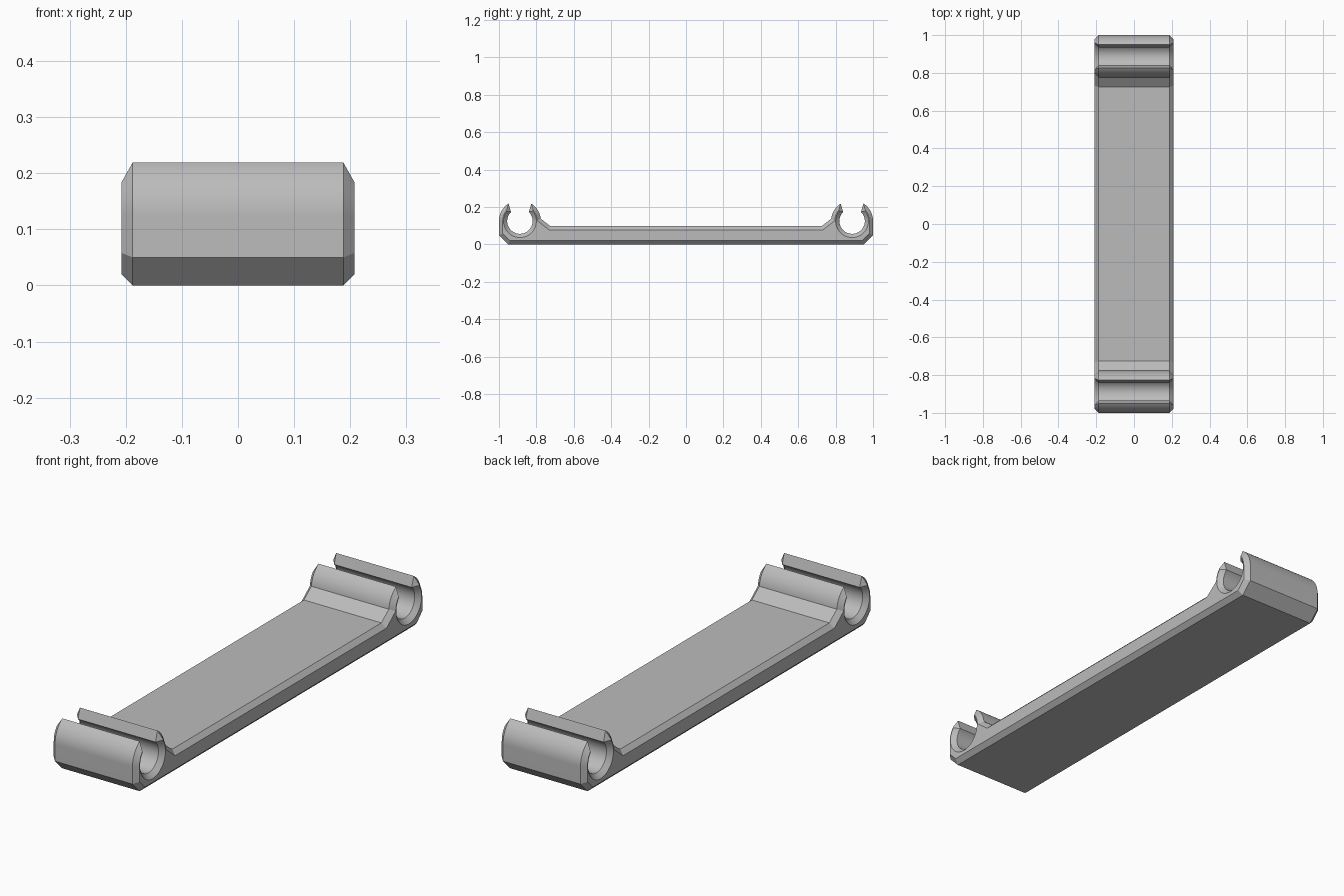
import bpy
import bmesh
from math import acos, cos, sin, sqrt, radians, pi

cube = bpy.data.objects.get("Cube")
if cube:
    bpy.data.objects.remove(cube, do_unlink=True)

HALF_WIDTH, BEVEL = 0.208, 0.02
CLIP_Y, CLIP_Z = 0.888, 0.125      # centre of each clip
OUTER, BORE = 0.112, 0.068         # clip radii
BASE_TOP, FOOT = 0.098, 0.05       # plate height, end chamfer
ARC_STEPS, BORE_STEPS = 16, 48


def arc(radius, start, end, steps):
    angles = [start + (end - start) * i / steps for i in range(steps + 1)]
    return [(CLIP_Y + radius * cos(a), CLIP_Z + radius * sin(a)) for a in angles]


def half_profile(d):
    """Outline of one end, moved inward by d."""
    outer, bore = OUTER - d, BORE + d
    # Flared mouth of the clip
    flare, mouth = radians(-17.5), 0.0304 + d
    tip = flare + acos(mouth / outer)
    lip = flare + acos(mouth / bore)
    # Ramp between the clip and the plate
    slope = radians(51.7)
    reach = 0.0795 - d
    root = slope - acos(reach / outer)
    top = BASE_TOP - d
    ramp_y = CLIP_Y - (reach - sin(slope) * (top - CLIP_Z)) / cos(slope)
    miter = d * (sqrt(2) - 1)
    points = [(1 - FOOT - miter, d), (1 - d, FOOT + miter)]
    points += arc(outer, 0, tip, ARC_STEPS)
    points += arc(bore, lip, -pi - lip, BORE_STEPS)
    points += arc(outer, pi - tip, pi - root, ARC_STEPS)
    points.append((ramp_y, top))
    return points


def full_profile(d):
    half = half_profile(d)
    return half + [(-y, z) for y, z in reversed(half)]


# Double-ended clip bar: profile lofted across its width, with bevelled sides
bm = bmesh.new()
inner_x = HALF_WIDTH - BEVEL
rings = []
for x, d in ((-HALF_WIDTH, BEVEL), (-inner_x, 0), (inner_x, 0), (HALF_WIDTH, BEVEL)):
    rings.append([bm.verts.new((x, y, z)) for y, z in full_profile(d)])
for a, b in zip(rings, rings[1:]):
    for i in range(len(a)):
        j = (i + 1) % len(a)
        bm.faces.new((a[i], a[j], b[j], b[i]))
bm.faces.new(rings[0])
bm.faces.new(rings[-1])
bmesh.ops.recalc_face_normals(bm, faces=bm.faces[:])
mesh = bpy.data.meshes.new("clip_bar")
bm.to_mesh(mesh)
bm.free()

bar = bpy.data.objects.new("clip_bar", mesh)
bpy.context.collection.objects.link(bar)

# Plain grey plastic
grey = bpy.data.materials.new("grey_plastic")
grey.use_nodes = True
colour = (0.5, 0.5, 0.5, 1)
grey.diffuse_color = colour
grey.node_tree.nodes["Principled BSDF"].inputs["Base Color"].default_value = colour
mesh.materials.append(grey)

bpy.ops.object.select_all(action="DESELECT")
bar.select_set(True)
bpy.context.view_layer.objects.active = bar
bpy.ops.object.shade_smooth_by_angle(angle=radians(20))
